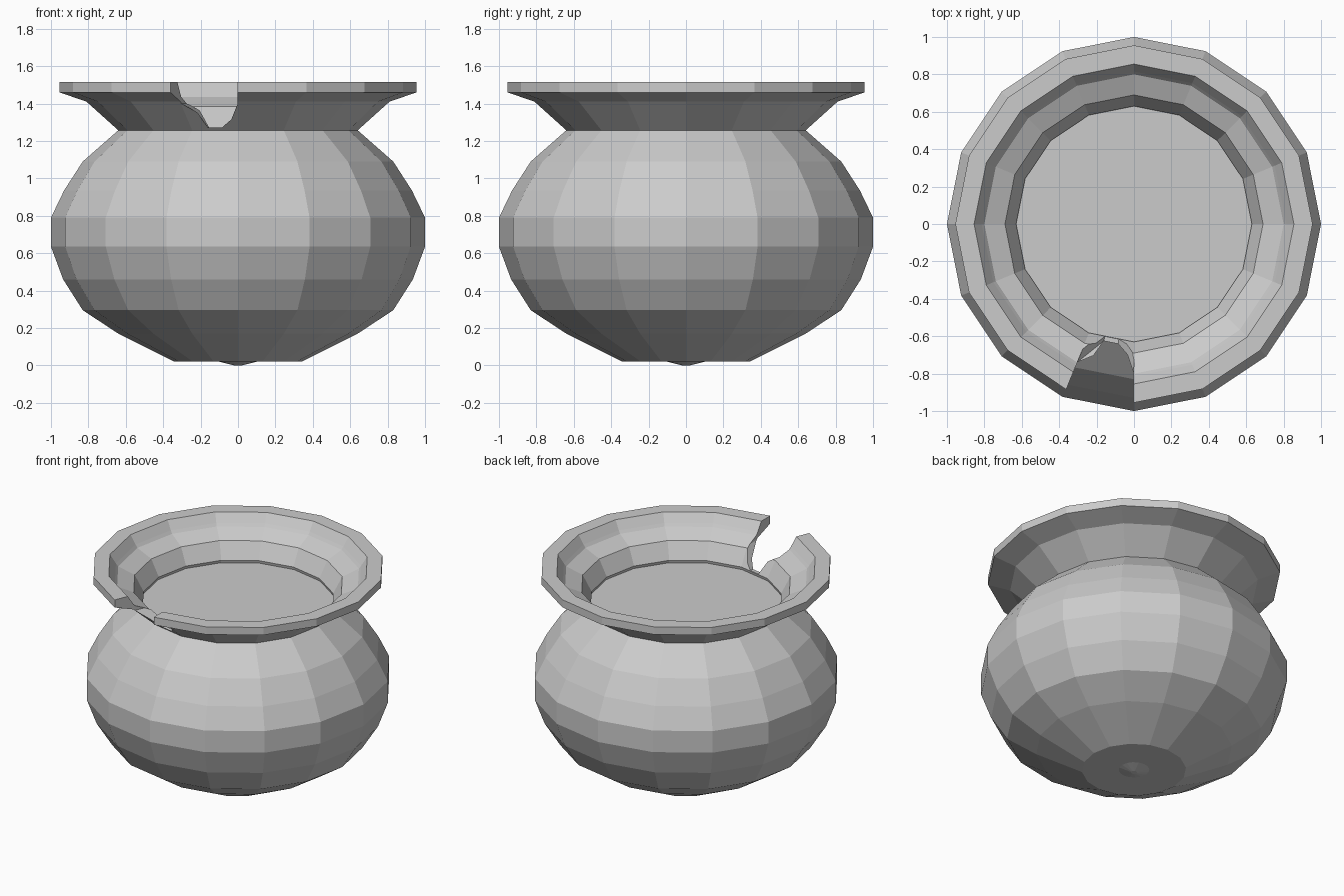
import bpy, bmesh, math

if "Cube" in bpy.data.objects:
    bpy.data.objects.remove(bpy.data.objects["Cube"])

SIDES = 16


def make_object(name, bm):
    bmesh.ops.recalc_face_normals(bm, faces=bm.faces)
    mesh = bpy.data.meshes.new(name)
    bm.to_mesh(mesh)
    bm.free()
    obj = bpy.data.objects.new(name, mesh)
    bpy.context.collection.objects.link(obj)
    return obj


def loft(name, rings):
    """Skin equal-length closed rings and cap both ends."""
    bm = bmesh.new()
    rows = [[bm.verts.new(p) for p in ring] for ring in rings]
    n = len(rows[0])
    for a, b in zip(rows, rows[1:]):
        for i in range(n):
            j = (i + 1) % n
            bm.faces.new((a[i], a[j], b[j], b[i]))
    bm.faces.new(rows[0])
    bm.faces.new(rows[-1])
    return make_object(name, bm)


def ring(r, z):
    return [(r * math.cos(2 * math.pi * i / SIDES),
             r * math.sin(2 * math.pi * i / SIDES), z) for i in range(SIDES)]


# Pot: foot bump, round body, neck, flared rim, stepped inside, filled surface
profile = [
    (0.02, 0.0), (0.10, 0.02), (0.34, 0.02), (0.64, 0.17), (0.83, 0.295),
    (0.935, 0.46), (1.0, 0.635), (1.0, 0.79), (0.93, 0.935), (0.83, 1.09),
    (0.64, 1.257), (0.81, 1.41), (0.955, 1.46), (0.955, 1.515),
    (0.855, 1.515), (0.815, 1.455), (0.80, 1.435), (0.69, 1.385),
    (0.63, 1.27), (0.635, 1.25)]
pot = loft("pot", [ring(r, z) for r, z in profile])


# Chip in the rim: a tapering wedge, angles measured from the front to the left
def wedge(z, a0, a1):
    pts = []
    for r, a in ((0.4, a0), (1.3, a0), (1.3, a1), (0.4, a1)):
        a = math.radians(a)
        pts.append((-r * math.sin(a), -r * math.cos(a), z))
    return pts


chip = loft("chip_cutter", [wedge(1.273, 7.5, 14.5), wedge(1.40, 0.1, 22.3),
                            wedge(1.6, 0.1, 22.3)])
chip.hide_render = True
cut = pot.modifiers.new("chip", 'BOOLEAN')
cut.operation = 'DIFFERENCE'
cut.solver = 'EXACT'
cut.object = chip
bpy.context.view_layer.objects.active = pot
bpy.ops.object.modifier_apply(modifier=cut.name)
bpy.data.objects.remove(chip)
